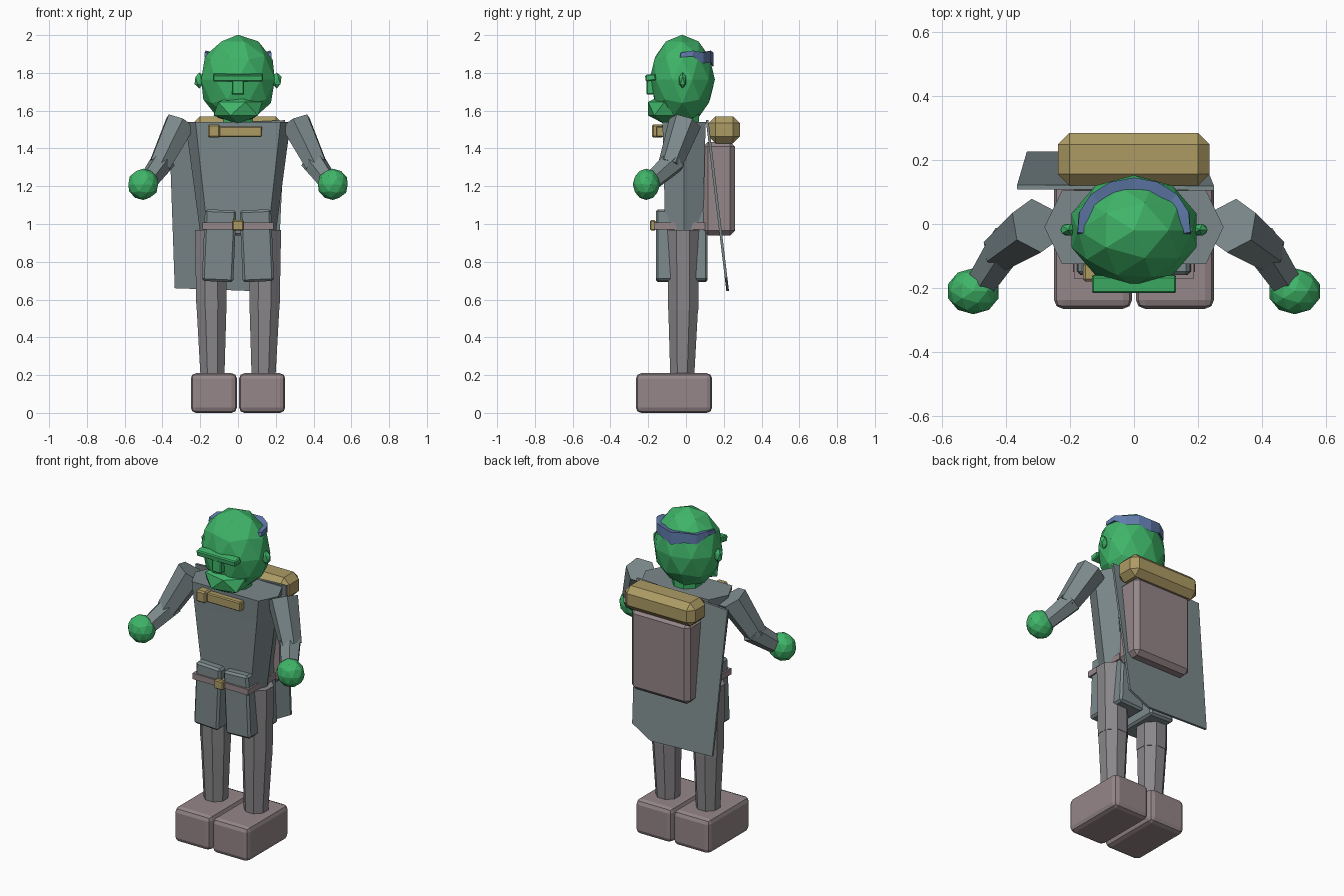
import bpy, bmesh, math
from mathutils import Vector

if "Cube" in bpy.data.objects:
    bpy.data.objects.remove(bpy.data.objects["Cube"])


def mat(name, rgb):
    m = bpy.data.materials.new(name)
    m.diffuse_color = (*rgb, 1)
    m.use_nodes = True
    m.node_tree.nodes["Principled BSDF"].inputs["Base Color"].default_value = m.diffuse_color
    return m


SKIN = mat("green_skin", (0.05, 0.46, 0.14))
HAIR = mat("blue_hair", (0.12, 0.2, 0.42))
CLOTH = mat("teal_cloth", (0.2, 0.25, 0.26))
TROUSER = mat("grey_trousers", (0.25, 0.24, 0.25))
LEATHER = mat("brown_leather", (0.3, 0.24, 0.25))
TAN = mat("tan", (0.42, 0.33, 0.13))


def finish(name, bm, m):
    bmesh.ops.recalc_face_normals(bm, faces=bm.faces)
    me = bpy.data.meshes.new(name)
    bm.to_mesh(me)
    bm.free()
    me.materials.append(m)
    ob = bpy.data.objects.new(name, me)
    bpy.context.collection.objects.link(ob)
    return ob


def box(name, lo, hi, m, bevel=0.0, segments=1, tilt=(0, 0, 0)):
    """Box from corner to corner, optionally bevelled and tilted about its centre."""
    lo, hi = Vector(lo), Vector(hi)
    bm = bmesh.new()
    bmesh.ops.create_cube(bm, size=1)
    for v in bm.verts:
        v.co = v.co * (hi - lo)
    if bevel:
        bmesh.ops.bevel(bm, geom=bm.edges[:], offset=bevel, segments=segments,
                        profile=0.5, affect='EDGES')
    ob = finish(name, bm, m)
    ob.location = (lo + hi) / 2
    ob.rotation_euler = [math.radians(a) for a in tilt]
    return ob


def ball(name, centre, radii, m, sub=2):
    bm = bmesh.new()
    bmesh.ops.create_icosphere(bm, subdivisions=sub, radius=1)
    for v in bm.verts:
        v.co = Vector(centre) + v.co * Vector(radii)
    return finish(name, bm, m)


def loft(name, rings, m, closed=True):
    """Skin a list of equal-length point rings, capping the ends."""
    bm = bmesh.new()
    vs = [[bm.verts.new(p) for p in r] for r in rings]
    n = len(vs[0])
    for a, b in zip(vs, vs[1:]):
        for i in range(n):
            j = (i + 1) % n
            bm.faces.new((a[i], a[j], b[j], b[i]))
    bm.faces.new(vs[0][::-1])
    bm.faces.new(vs[-1])
    return finish(name, bm, m)


def limb(name, a, b, ra, rb, m, sides):
    """Tapered prism between two points."""
    a, b = Vector(a), Vector(b)
    q = (b - a).to_track_quat('Z', 'Y')
    rings = []
    for c, r in ((a, ra), (b, rb)):
        angles = [(i + 0.5) * math.tau / sides for i in range(sides)]
        rings.append([c + q @ Vector((r * math.cos(t), r * math.sin(t), 0)) for t in angles])
    return loft(name, rings, m)


# Head, face and neck
ball("head", (0, -0.02, 1.765), (0.205, 0.173, 0.237), SKIN)
box("brow", (-0.132, -0.215, 1.757), (0.132, -0.16, 1.793), SKIN, 0.006, tilt=(8, 0, 0))
box("nose", (-0.032, -0.21, 1.685), (0.032, -0.15, 1.765), SKIN, 0.006)
ball("jaw", (0, -0.115, 1.61), (0.145, 0.1, 0.08), SKIN, sub=1)
limb("neck", (0, -0.01, 1.5), (0, -0.01, 1.6), 0.085, 0.085, SKIN, 8)
for s, side in ((-1, "left"), (1, "right")):
    ball(side + "_ear", (s * 0.205, -0.018, 1.76), (0.028, 0.022, 0.043), SKIN, sub=1)

# Swept hair band around the back of the head
rings = []
for i in range(9):
    t = math.radians(-8 + 196 * i / 8)
    c, s = math.cos(t), math.sin(t)
    k = max(s, 0)
    jag = 0.012 if i % 2 else -0.008
    rings.append([(0.178 * c, -0.005 + 0.15 * s, 1.912 + jag / 2),
                  (0.18 * c, -0.01 + 0.155 * s, 1.89 - 0.05 * k + jag),
                  (0.12 * c, -0.02 + 0.1 * s, 1.90)])
loft("hair", rings, HAIR)


# Torso
def torso_ring(z, hx, ix, hy):
    return [(hx, -0.01, z), (ix, hy - 0.01, z), (-ix, hy - 0.01, z),
            (-hx, -0.01, z), (-ix, -hy - 0.01, z), (ix, -hy - 0.01, z)]


loft("torso", [torso_ring(0.95, 0.2, 0.16, 0.1),
               torso_ring(1.4, 0.26, 0.21, 0.11),
               torso_ring(1.54, 0.28, 0.225, 0.115)], CLOTH)

for s, side in ((-1, "left"), (1, "right")):
    # Tunic skirt half
    box(side + "_skirt", (s * 0.1 - 0.083, -0.16, 0.695), (s * 0.1 + 0.083, 0.115, 1.075),
        CLOTH, 0.012, tilt=(0, -s * 2.5, 0))
    # Arm
    elbow = (s * 0.415, -0.085, 1.31)
    limb(side + "_upper_arm", (s * 0.305, -0.005, 1.535), elbow, 0.088, 0.064, CLOTH, 6)
    limb(side + "_forearm", (s * 0.395, -0.06, 1.335), (s * 0.48, -0.19, 1.22),
         0.066, 0.052, CLOTH, 6)
    ball(side + "_hand", (s * 0.502, -0.21, 1.21), (0.083, 0.072, 0.083), SKIN)
    # Leg
    limb(side + "_thigh", (s * 0.145, -0.015, 0.97), (s * 0.14, -0.015, 0.545),
         0.09, 0.087, TROUSER, 8)
    limb(side + "_shin", (s * 0.14, -0.015, 0.55), (s * 0.135, -0.02, 0.18),
         0.085, 0.068, TROUSER, 8)
    # Boot
    box(side + "_boot", (s * 0.128 - 0.122, -0.265, 0.0), (s * 0.128 + 0.122, 0.138, 0.21),
        LEATHER, 0.028, 2)

# Belt and buckle
box("belt", (-0.188, -0.17, 0.972), (0.188, 0.1, 1.008), LEATHER)
box("buckle", (-0.03, -0.19, 0.965), (0.03, -0.16, 1.02), TAN, 0.006)

# Chest strap and clasp
box("chest_strap", (-0.13, -0.16, 1.46), (0.127, -0.11, 1.517), TAN, 0.006)
box("chest_clasp", (-0.16, -0.18, 1.457), (-0.095, -0.12, 1.527), TAN, 0.008)

# Slanted cape
outline = [(-0.365, 1.52), (0.25, 1.55), (0.21, 0.715), (0.08, 0.645), (-0.335, 0.66)]
loft("cape", [[(x, 0.105 + (1.55 - z) * 0.12 + d, z) for x, z in outline]
              for d in (0, 0.014)], CLOTH)

# Backpack and bedroll
box("backpack", (-0.195, 0.09, 0.94), (0.2, 0.26, 1.435), LEATHER, 0.026)
box("bedroll", (-0.238, 0.12, 1.427), (0.236, 0.285, 1.57), TAN, 0.036)
